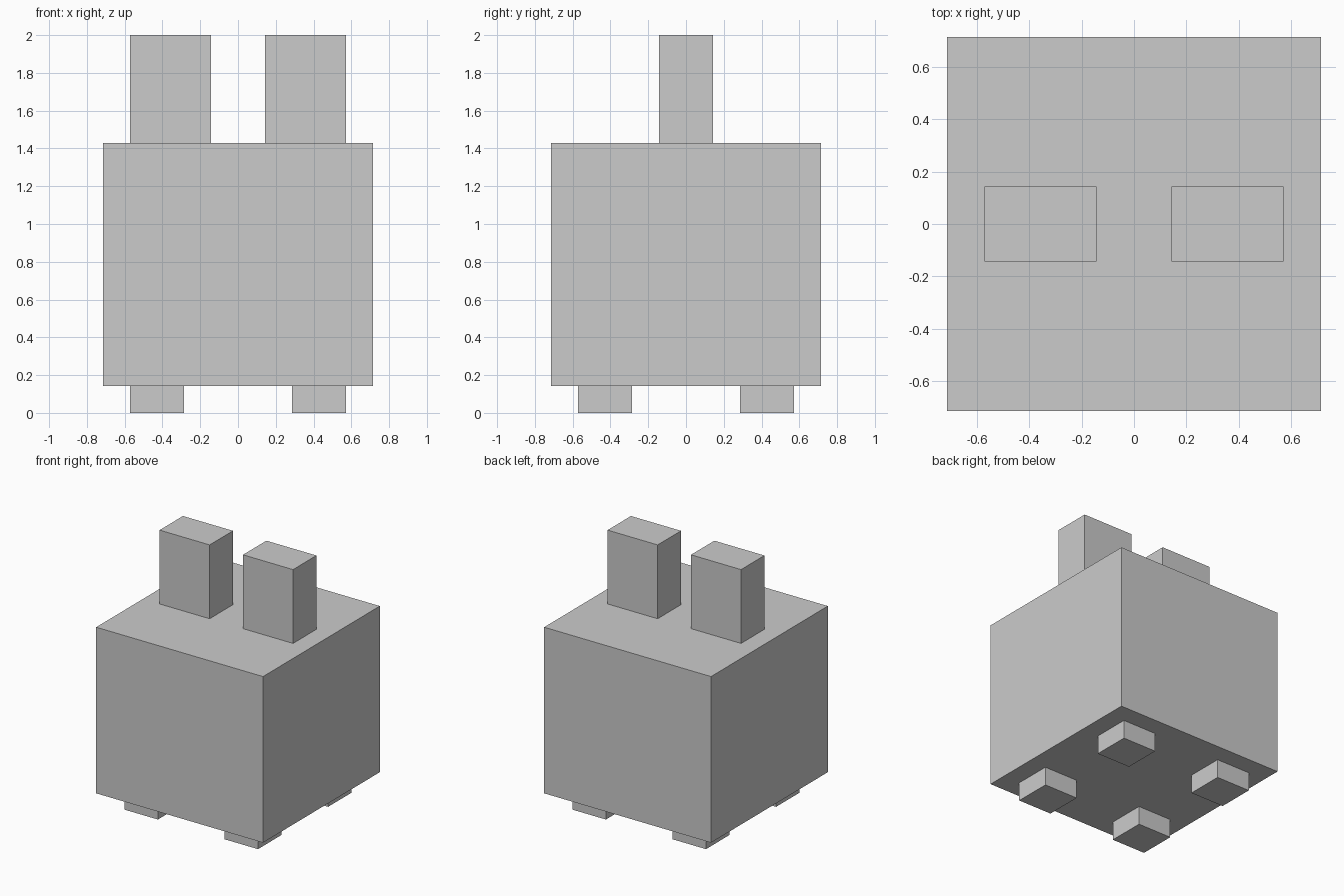
import bpy
import bmesh
from mathutils import Matrix, Vector

if "Cube" in bpy.data.objects:
    bpy.data.objects.remove(bpy.data.objects["Cube"])

U = 1 / 7  # the model sits on a grid of 14 units per 2.0


def box(name, low, high):
    """Add a box between two corners given in grid units."""
    low, high = Vector(low) * U, Vector(high) * U
    size = high - low
    bm = bmesh.new()
    bmesh.ops.create_cube(bm, size=1, matrix=Matrix.Diagonal((*size, 1)))
    mesh = bpy.data.meshes.new(name)
    bm.to_mesh(mesh)
    bm.free()
    obj = bpy.data.objects.new(name, mesh)
    obj.location = (low + high) / 2
    bpy.context.collection.objects.link(obj)
    return obj


# Main body
box("body", (-5, -5, 1), (5, 5, 10))

for side, x in (("left", -1), ("right", 1)):
    # Upright ear blocks
    box(f"{side}_ear", (2.5 * x - 1.5, -1, 10), (2.5 * x + 1.5, 1, 14))
    # Short feet
    for end, y in (("front", -1), ("back", 1)):
        box(f"{end}_{side}_foot",
            (3 * x - 1, 3 * y - 1, 0), (3 * x + 1, 3 * y + 1, 1))
